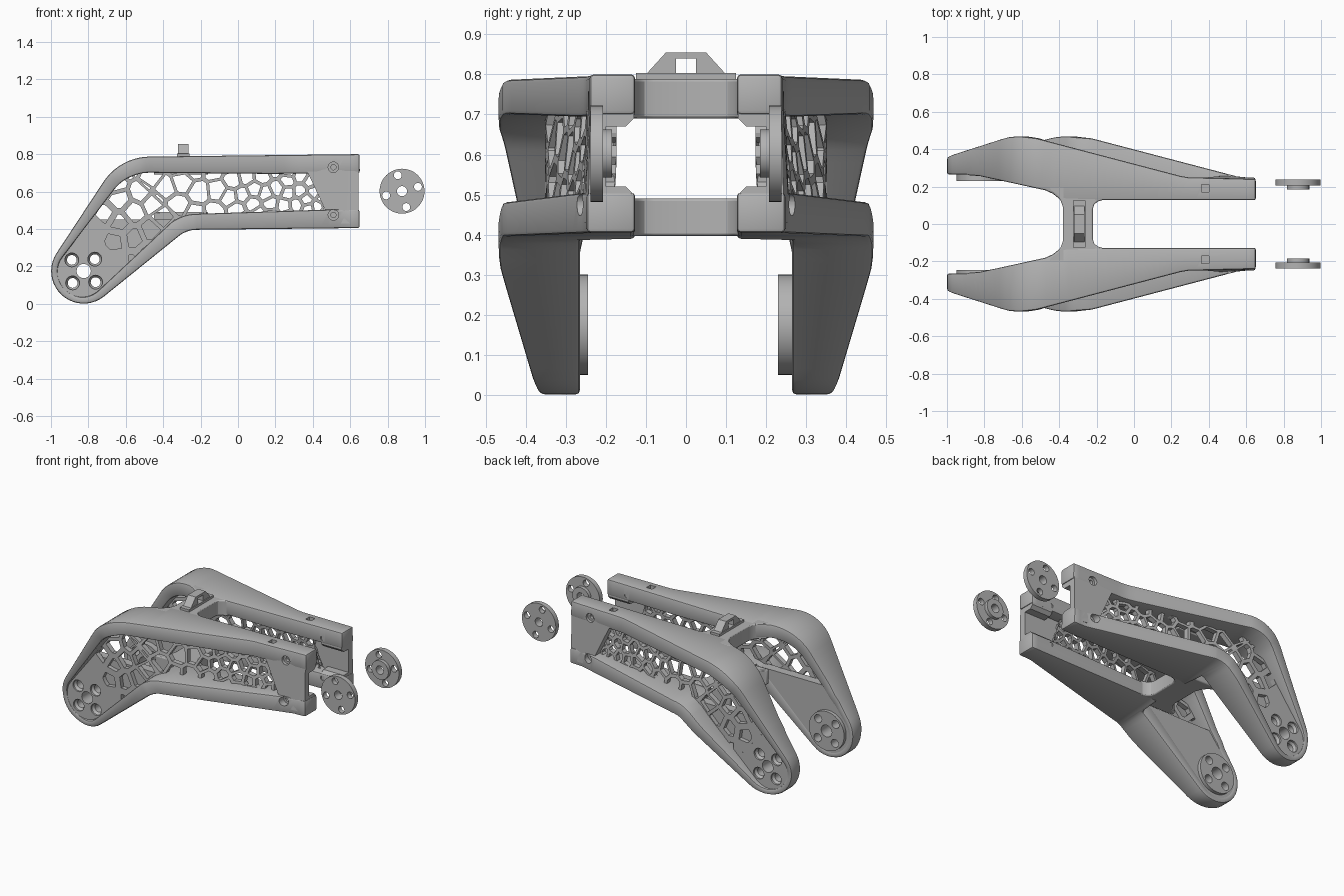
import bpy, bmesh, math, random
from mathutils import Vector

random.seed(4)
cube = bpy.data.objects.get("Cube")
if cube:
    bpy.data.objects.remove(cube)

grey = bpy.data.materials.new("machined_grey")
grey.use_nodes = True
grey.diffuse_color = (0.45, 0.45, 0.45, 1)
grey.node_tree.nodes["Principled BSDF"].inputs["Base Color"].default_value = (0.45, 0.45, 0.45, 1)


# ---------- helpers ----------
def finish(name, bm):
    bmesh.ops.remove_doubles(bm, verts=bm.verts, dist=1e-5)
    bmesh.ops.recalc_face_normals(bm, faces=bm.faces)
    mesh = bpy.data.meshes.new(name)
    bm.to_mesh(mesh)
    bm.free()
    mesh.materials.append(grey)
    ob = bpy.data.objects.new(name, mesh)
    bpy.context.collection.objects.link(ob)
    return ob


def loft(name, rings):
    """Skin a row of equal rings and cap both ends."""
    bm = bmesh.new()
    rows = [[bm.verts.new(p) for p in ring] for ring in rings]
    n = len(rows[0])
    for a, b in zip(rows, rows[1:]):
        for i in range(n):
            j = (i + 1) % n
            bm.faces.new((a[i], a[j], b[j], b[i]))
    bm.faces.new(rows[0])
    bm.faces.new(rows[-1])
    return finish(name, bm)


def plate(name, poly, y0, y1):
    """Outline in x, z between two depths; a depth may be a function of x, z."""
    depth = lambda y, p: y(*p) if callable(y) else y
    return loft(name, [[(p[0], depth(y, p), p[1]) for p in poly] for y in (y0, y1)])


def slab(name, poly, z0, z1):
    return loft(name, [[(x, y, z) for x, y in poly] for z in (z0, z1)])


def box(name, x0, x1, y0, y1, z0, z1):
    return slab(name, [(x0, y0), (x1, y0), (x1, y1), (x0, y1)], z0, z1)


def lathe(name, cx, cz, profile, n=40):
    """Turned part about an axis along y; profile of radius, y."""
    turn = [math.tau * i / n for i in range(n)]
    return loft(name, [[(cx + r * math.cos(t), y, cz + r * math.sin(t)) for t in turn]
                       for r, y in profile])


def bevel(ob, width):
    m = ob.modifiers.new("bevel", 'BEVEL')
    m.width, m.segments, m.limit_method, m.angle_limit = width, 2, 'ANGLE', math.radians(40)


def cut(targets, cutters):
    """Cut holes, bake the result and remove the cutters."""
    for ob in targets:
        for c in cutters:
            c.hide_render = True
            m = ob.modifiers.new("hole", 'BOOLEAN')
            m.operation, m.solver, m.object = 'DIFFERENCE', 'EXACT', c
        bpy.context.view_layer.update()
        mesh = bpy.data.meshes.new_from_object(
            ob.evaluated_get(bpy.context.evaluated_depsgraph_get()))
        ob.modifiers.clear()
        ob.data = mesh
    for c in cutters:
        bpy.data.objects.remove(c)


def ramp(v, pts):
    if v <= pts[0][0]:
        return pts[0][1]
    for (a, p), (b, q) in zip(pts, pts[1:]):
        if v <= b:
            return p + (q - p) * (v - a) / (b - a)
    return pts[-1][1]


def fillet(p0, p1, p2, r, n=10):
    p0, p1, p2 = Vector(p0), Vector(p1), Vector(p2)
    a, b = (p0 - p1).normalized(), (p2 - p1).normalized()
    half = a.angle(b) / 2
    c = p1 + (a + b).normalized() * (r / math.sin(half))
    s, e = p1 + a * (r / math.tan(half)) - c, p1 + b * (r / math.tan(half)) - c
    return [c + s.lerp(e, i / n).normalized() * r for i in range(n + 1)]


# ---------- shape rules: lean runs along the cranked arm ----------
def lean(x, z):
    return x - 0.75 * (0.76 - z)


def outer_y(x, z):
    return ramp(lean(x, z), [(-1.45, .355), (-.8, .452), (-.7, .466), (-.6, .468),
                             (-.5, .458), (.3, .25), (.7, .24)])


def inner_y(x, z):
    if z < .385:
        return .265
    return ramp(x, [(-.84, .258), (-.45, .175), (-.39, .127)])


def web_y(x, z):
    return ramp(lean(x, z), [(-.6, .352), (.3, .205)])


# ---------- side outline, from lower arm end round the foot to upper arm end ----------
FOOT = Vector((-.825, .175))
def foot_arc(r, n=20):
    return [FOOT + r * Vector((math.cos(t), math.sin(t))) for t in
            (math.radians(308 - 161 * i / n) for i in range(n + 1))]

arc = foot_arc(.174)
low_end, low_bend = Vector((.65, .405)), Vector((-.275, .395))
top_bend, top_end = Vector((-.632, .785)), Vector((.65, .8))
corners = ([low_end] + fillet(low_end, low_bend, arc[0], .15) + arc
           + fillet(arc[-1], top_bend, top_end, .3) + [top_end])
outline = []
for a, b in zip(corners, corners[1:]):
    k = max(1, int((b - a).length / .04))
    outline += [a.lerp(b, i / k) for i in range(k)]
outline.append(top_end)

inset = []
for i, p in enumerate(outline):
    d = (outline[min(i + 1, len(outline) - 1)] - outline[max(i - 1, 0)]).normalized()
    t = ramp(lean(*p), [(-1.4, .035), (-.6, .083), (.2, .1)])
    inset.append(p + Vector((d.y, -d.x)) * t)


# ---------- perforated web cells ----------
def clip(poly, mid, normal):
    out = []
    for a, b in zip(poly, poly[1:] + poly[:1]):
        da, db = (a - mid).dot(normal), (b - mid).dot(normal)
        if da <= 0:
            out.append(a)
        if da * db < 0:
            out.append(a.lerp(b, da / (da - db)))
    return out


ARM = [Vector(p) for p in ((-.28, .43), (.47, .47), (.4, .73), (-.59, .71))]
LEG = [Vector(p) for p in ((-.28, .43), (-.59, .71), (-.735, .6), (-.845, .44), (-.6, .165))]
seeds = []
for _ in range(5000):
    p = Vector((random.uniform(-.88, .5), random.uniform(.14, .78)))
    gap = ramp(p.x, [(-.35, .084), (.3, .052)])
    if all((p - q).length > gap for q in seeds):
        seeds.append(p)


def web(name, domain, side):
    bm = bmesh.new()
    for s in seeds:
        cell = domain
        for q in seeds:
            if q is not s and cell and (q - s).length < .4:
                cell = clip(cell, (s + q) / 2, q - s)
        if len(cell) < 3:
            continue
        n = len(cell)
        mid = sum(cell, Vector((0, 0))) / n
        area = abs(sum(a.x * b.y - b.x * a.y for a, b in zip(cell, cell[1:] + cell[:1]))) / 2
        along = .77 * (mid.x + .83) + .64 * (mid.y - .17)
        bar = ramp(along, [(.25, .021), (.5, .009)])
        k = 1 - 2 * bar / math.sqrt(area + 1e-9)
        solid = k < .3 or along < .22
        hole = [mid + (p - mid) * k for p in cell]
        rows = [[bm.verts.new((p.x, side * (web_y(*p) - d), p.y)) for p in loop]
                for loop, d in ((cell, 0), (hole, 0), (hole, .032), (cell, .032))]
        if solid:
            bm.faces.new(rows[0])
            bm.faces.new(rows[3])
            continue
        for a, b in zip(rows, rows[1:]):
            for i in range(n):
                j = (i + 1) % n
                bm.faces.new((a[i], a[j], b[j], b[i]))
    return finish(name, bm)


# ---------- one arm per side ----------
for side, tag in ((1, "back_"), (-1, "front_")):
    out = lambda x, z: side * (outer_y(x, z) - .003)

    # rim running round the cranked arm
    rim = loft(tag + "arm_rim", [[(p.x, side * outer_y(*p), p.y), (q.x, side * outer_y(*p), q.y),
                                  (q.x, side * inner_y(*p), q.y), (p.x, side * inner_y(*p), p.y)]
                                 for p, q in zip(outline, inset)])
    bevel(rim, .01)
    end = plate(tag + "arm_end_wall",
                [(.35, .75), (.5, .77), (.645, .77), (.645, .43), (.5, .43)], side * .2, out)
    screws = [lathe("screw_cutter", .51, z, [(.028, side * .3), (.028, side * .225),
                                             (.014, side * .225), (.014, side * .1)], 24)
              for z in (.73, .475)]
    screws.append(box("slot_cutter", .36, .4, side * .17, side * .21, .765, .85))
    cut([rim, end], screws)

    # inner tabs at the open arm end
    for name, z0, z1 in (("lower_tab", .52, .44), ("upper_tab", .67, .755)):
        s = .02 if z1 > z0 else -.02
        loft(tag + name, [[(x, side * y, z) for y, z in
                           ((.205, z0), (.15, z0), (.13, z0 + s), (.13, z1), (.205, z1))]
                          for x in (.5, .645)])

    # perforated webs and the solid back of the leg
    web(tag + "arm_web", ARM, side)
    web(tag + "leg_web", LEG, side)
    plate(tag + "leg_backing", [(-.6, .165), (-.31, .41), (-.33, .45), (-.84, .45), (-.845, .44)],
          side * .267, side * .325)

    # foot with inner boss and bolt holes
    foot = plate(tag + "foot", [tuple(p) for p in foot_arc(.15)] + [(-.845, .44), (-.6, .165)],
                 side * .267, side * .351)
    face = .23 if side > 0 else .245
    boss = lathe(tag + "foot_boss", FOOT.x, FOOT.y, [(.125, side * .27), (.125, side * face)], 48)
    bolts = [lathe("bolt_cutter", FOOT.x + .087 * math.cos(t), FOOT.y + .087 * math.sin(t),
                   [(.037, side * .4), (.037, side * .34), (.026, side * .325), (.026, side * .2)], 24)
             for t in (math.radians(47 + 90 * i) for i in range(4))]
    bolts.append(lathe("axle_cutter", FOOT.x, FOOT.y, [(.038, side * .4), (.038, side * .2)], 24))
    cut([foot, boss], bolts)

    # loose hub disc beyond the arm end
    disc = lathe(tag + "hub_disc", .877, .602, [(.12, side * .238), (.12, side * .207),
                                                (.06, side * .207), (.06, side * .185)], 48)
    pins = [lathe("pin_cutter", .877 + .088 * math.cos(t), .602 + .088 * math.sin(t),
                  [(.021, side * .3), (.021, side * .1)], 20)
            for t in (math.radians(15 + 90 * i) for i in range(4))]
    pins.append(lathe("centre_cutter", .877, .602, [(.027, side * .3), (.027, side * .1)], 20))
    cut([disc], pins)

# ---------- bridges joining the two arms ----------
def bridge(name, fork, z0, z1):
    half = fork + [(-.38, .09), (-.22, .08), (-.213, .103), (-.195, .12), (-.16, .13)]
    left, right = half[:len(fork) + 1], half[len(fork) + 1:]
    flip = lambda pts: [(x, -y) for x, y in reversed(pts)]
    ob = slab(name, flip(right) + right[::1] + [(-.16, .2), (fork[0][0], .2)] + left
              + flip(left) + [(fork[0][0], -.2), (-.16, -.2)], z0, z1)
    bevel(ob, .006)

FORK = [(-.45, .176), (-.415, .155), (-.392, .125)]
bridge("upper_bridge", FORK, .69, .788)
bridge("lower_bridge", FORK, .397, .49)

# ---------- cable clip on top ----------
box("clip_pad", -.325, -.26, -.125, .125, .775, .803)
arch = (((-.1, .8), (-.025, .8)), ((-.05, .855), (-.025, .84)),
        ((.05, .855), (.025, .84)), ((.1, .8), (.025, .8)))
loft("cable_clip", [[(-.32, *a), (-.265, *a), (-.265, *b), (-.32, *b)] for a, b in arch])

# ---------- shading ----------
for ob in bpy.context.scene.objects:
    ob.select_set(ob.type == 'MESH')
    if ob.type == 'MESH':
        bpy.context.view_layer.objects.active = ob
bpy.ops.object.shade_smooth_by_angle(angle=math.radians(28))
